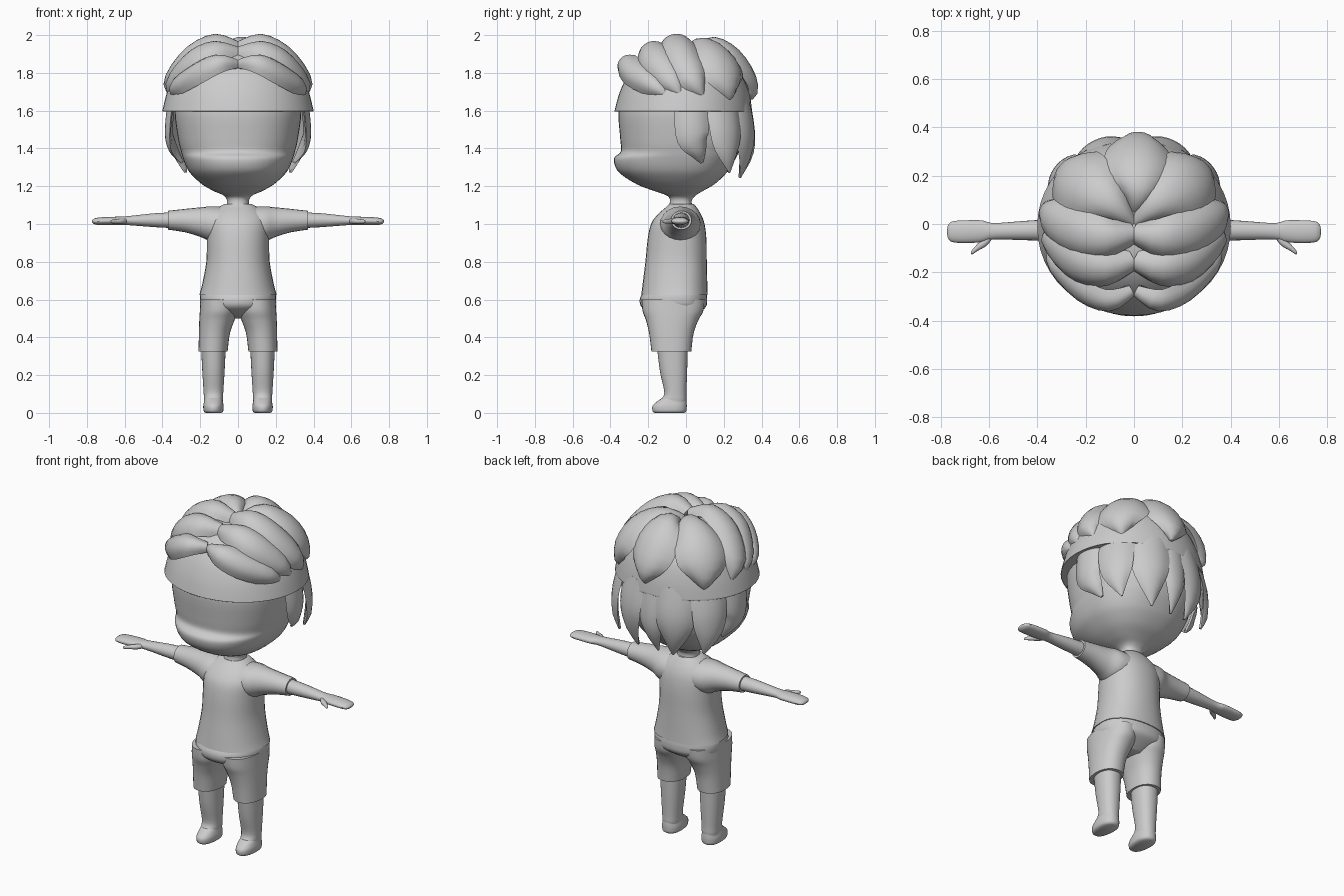
import bpy, math
from mathutils import Vector

grey = bpy.data.materials.new("plain grey")
grey.diffuse_color = (0.6, 0.6, 0.6, 1)


def add_mesh(name, verts, faces, angle=40):
    me = bpy.data.meshes.new(name)
    me.from_pydata(verts, [], faces)
    me.materials.append(grey)
    ob = bpy.data.objects.new(name, me)
    bpy.context.collection.objects.link(ob)
    bpy.ops.object.select_all(action='DESELECT')
    ob.select_set(True)
    bpy.context.view_layer.objects.active = ob
    bpy.ops.object.mode_set(mode='EDIT')
    bpy.ops.mesh.select_all(action='SELECT')
    bpy.ops.mesh.normals_make_consistent(inside=False)
    bpy.ops.object.mode_set(mode='OBJECT')
    bpy.ops.object.shade_smooth_by_angle(angle=math.radians(angle))
    return ob


def smooth(keys, steps):
    """Catmull-Rom interpolation through rows of numbers."""
    out = []
    for i in range(len(keys) - 1):
        p0, p1 = keys[max(i - 1, 0)], keys[i]
        p2, p3 = keys[i + 1], keys[min(i + 2, len(keys) - 1)]
        for s in range(steps):
            t = s / steps
            out.append([0.5 * (2 * b + (c - a) * t + (2 * a - 5 * b + 4 * c - d) * t * t
                               + (3 * b - a - 3 * c + d) * t ** 3)
                        for a, b, c, d in zip(p0, p1, p2, p3)])
    return out + [list(keys[-1])]


def skin(rings):
    n = len(rings[0])
    verts = [v for r in rings for v in r]
    faces = [(k * n + i, k * n + (i + 1) % n, (k + 1) * n + (i + 1) % n, (k + 1) * n + i)
             for k in range(len(rings) - 1) for i in range(n)]
    faces += [tuple(range(n)), tuple(range(len(verts) - n, len(verts)))]
    return verts, faces


def power(v, p):
    return math.copysign(abs(v) ** (2 / p), v)


def body(name, keys, p=2.2, n=32, steps=4, cy=-0.03):
    """Upright part; rows are z, centre x, half width, front y, back y."""
    rings = []
    for z, cx, w, f, b in smooth(keys, steps):
        ring = []
        for i in range(n):
            a = math.tau * i / n
            c, s = power(math.cos(a), p), power(math.sin(a), p)
            ring.append((cx + w * c, cy + s * ((b - cy) if s > 0 else (cy - f)), z))
        rings.append(ring)
    return add_mesh(name, *skin(rings))


def limb(name, keys, side, n=20, steps=4):
    """Sideways part; rows are x, centre y, centre z, half depth, half height."""
    rings = [[(side * x, y + d * math.cos(math.tau * i / n), z + h * math.sin(math.tau * i / n))
              for i in range(n)] for x, y, z, d, h in smooth(keys, steps)]
    return add_mesh(name, *skin(rings))


def lock(name, keys, side=1, thick=0.04, steps=3):
    """Hair lock bent round the head; rows are x, y, z, half width."""
    rows = smooth(keys, steps)
    pts = [Vector((side * r[0], r[1], r[2])) for r in rows]
    rings = []
    for k, (pt, row) in enumerate(zip(pts, rows)):
        tan = (pts[min(k + 1, len(pts) - 1)] - pts[max(k - 1, 0)]).normalized()
        nrm = pt - Vector((0, 0, 1.6 if pt.z > 1.62 else pt.z))
        nrm = (nrm - tan * nrm.dot(tan)).normalized()
        across, w = tan.cross(nrm), max(row[3], 0.004)
        ring = []
        for i in range(9):
            u = 1 - i / 4
            bulge = thick * (1 - abs(u) ** 2.5) * min(1, w / 0.05)
            ring.append(pt + across * u * w + nrm * (bulge - thick * 0.6 - (u * w) ** 2 / 0.72))
        for u in (-0.6, 0, 0.6):
            ring.append(pt + across * u * w - nrm * (thick * 1.1 + (u * w) ** 2 / 0.72))
        rings.append(ring)
    return add_mesh(name, *skin(rings), angle=50)


# Head with jutting mouth ridge, and neck
body("head", [(1.07, 0, 0.07, -0.10, 0.04), (1.12, 0, 0.058, -0.085, 0.03),
              (1.15, 0, 0.075, -0.10, 0.05), (1.175, 0, 0.13, -0.17, 0.09),
              (1.21, 0, 0.19, -0.26, 0.15), (1.26, 0, 0.245, -0.34, 0.205),
              (1.30, 0, 0.272, -0.373, 0.235), (1.35, 0, 0.292, -0.38, 0.265),
              (1.385, 0, 0.302, -0.345, 0.28), (1.45, 0, 0.317, -0.348, 0.30),
              (1.60, 0, 0.335, -0.358, 0.315), (1.70, 0, 0.31, -0.33, 0.29)], p=2.3, n=48, cy=-0.02)

# Cap of short hair with its flared lower rim
body("hair_cap", [(1.60, 0, 0.398, -0.376, 0.348), (1.605, 0, 0.399, -0.377, 0.349),
                  (1.70, 0, 0.375, -0.350, 0.335), (1.80, 0, 0.335, -0.30, 0.30),
                  (1.88, 0, 0.25, -0.22, 0.23), (1.92, 0, 0.15, -0.13, 0.14),
                  (1.93, 0, 0.02, -0.02, 0.02)], p=2.05, n=48, cy=-0.01)

# Swept locks on the crown
crown = {
    "fringe_lock": [(0.0, -0.29, 1.865, 0.03), (0.11, -0.335, 1.865, 0.065),
                    (0.23, -0.29, 1.81, 0.075), (0.335, -0.18, 1.74, 0.06), (0.375, -0.09, 1.675, 0.005)],
    "second_lock": [(0.0, -0.16, 1.92, 0.05), (0.12, -0.20, 1.945, 0.08),
                    (0.25, -0.18, 1.89, 0.095), (0.35, -0.09, 1.78, 0.08), (0.385, -0.02, 1.67, 0.005)],
    "third_lock": [(0.0, -0.04, 1.95, 0.05), (0.12, -0.06, 1.99, 0.085),
                   (0.26, -0.04, 1.925, 0.10), (0.365, 0.03, 1.79, 0.09), (0.375, 0.10, 1.67, 0.005)],
    "rear_lock": [(0.0, 0.0, 1.94, 0.02), (0.11, 0.10, 1.97, 0.09),
                  (0.225, 0.18, 1.90, 0.14), (0.29, 0.225, 1.78, 0.13), (0.29, 0.24, 1.65, 0.01)],
}
# Hanging locks below the cap
hanging = {
    "side_lock": [(0.36, 0.03, 1.66, 0.09), (0.375, 0.03, 1.55, 0.09),
                  (0.375, 0.04, 1.45, 0.085), (0.345, 0.07, 1.38, 0.05), (0.31, 0.09, 1.32, 0.01)],
    "rear_side_lock": [(0.29, 0.20, 1.66, 0.10), (0.32, 0.22, 1.52, 0.10),
                       (0.32, 0.23, 1.40, 0.08), (0.29, 0.24, 1.27, 0.005)],
    "nape_lock": [(0.14, 0.31, 1.66, 0.11), (0.16, 0.335, 1.52, 0.11),
                  (0.155, 0.335, 1.40, 0.09), (0.12, 0.30, 1.24, 0.005)],
}
for side, label in ((1, "left"), (-1, "right")):
    for name, keys in crown.items():
        lock(f"{label}_{name}", keys, side)
    for name, keys in hanging.items():
        lock(f"{label}_{name}", keys, side, thick=0.022)
lock("centre_rear_lock", [(0.0, 0.04, 1.93, 0.02), (0.02, 0.15, 1.975, 0.09),
                          (0.02, 0.27, 1.91, 0.14), (0.02, 0.355, 1.78, 0.12), (0.03, 0.37, 1.66, 0.01)])
lock("centre_nape_lock", [(0.0, 0.33, 1.66, 0.08), (0.0, 0.355, 1.50, 0.08),
                          (-0.01, 0.35, 1.38, 0.06), (-0.02, 0.30, 1.24, 0.005)], thick=0.022)

# Shirt
body("shirt", [(0.625, 0, 0.205, -0.237, 0.115), (0.68, 0, 0.19, -0.23, 0.113),
               (0.80, 0, 0.168, -0.215, 0.11), (0.92, 0, 0.165, -0.203, 0.108),
               (1.00, 0, 0.165, -0.185, 0.098), (1.05, 0, 0.145, -0.15, 0.08),
               (1.09, 0, 0.10, -0.105, 0.055), (1.105, 0, 0.073, -0.09, 0.042)])

# Shorts: hips
body("shorts_hips", [(0.50, 0, 0.06, -0.10, 0.02), (0.525, 0, 0.13, -0.18, 0.06),
                     (0.56, 0, 0.19, -0.235, 0.105), (0.60, 0, 0.202, -0.245, 0.112),
                     (0.635, 0, 0.198, -0.23, 0.108)])

for side, label in ((1, "left"), (-1, "right")):
    # Sleeve, arm with hand, and thumb
    limb(f"{label}_sleeve", [(0.06, -0.03, 1.0, 0.11, 0.09), (0.14, -0.03, 1.0, 0.105, 0.093),
                             (0.20, -0.03, 1.01, 0.08, 0.078), (0.28, -0.028, 1.018, 0.065, 0.062),
                             (0.37, -0.025, 1.02, 0.055, 0.05)], side)
    limb(f"{label}_arm", [(0.34, -0.025, 1.02, 0.045, 0.042), (0.45, -0.027, 1.02, 0.04, 0.036),
                          (0.58, -0.03, 1.018, 0.034, 0.024), (0.63, -0.03, 1.017, 0.045, 0.022),
                          (0.70, -0.032, 1.016, 0.047, 0.021), (0.75, -0.032, 1.014, 0.043, 0.018),
                          (0.768, -0.032, 1.014, 0.03, 0.010), (0.773, -0.032, 1.014, 0.012, 0.004)], side)
    limb(f"{label}_thumb", [(0.58, -0.04, 1.016, 0.012, 0.010), (0.61, -0.07, 1.015, 0.02, 0.014),
                            (0.645, -0.095, 1.014, 0.015, 0.012), (0.668, -0.115, 1.013, 0.010, 0.009),
                            (0.675, -0.12, 1.013, 0.003, 0.003)], side, n=12)
    # Shorts leg, bare leg and foot
    body(f"{label}_shorts_leg", [(0.325, side * 0.132, 0.077, -0.183, 0.028),
                                 (0.42, side * 0.125, 0.082, -0.195, 0.04),
                                 (0.49, side * 0.112, 0.093, -0.212, 0.065),
                                 (0.54, side * 0.102, 0.10, -0.23, 0.092),
                                 (0.60, side * 0.10, 0.098, -0.235, 0.10)], cy=-0.07)
    body(f"{label}_leg", [(0.035, side * 0.13, 0.045, -0.12, -0.005), (0.07, side * 0.13, 0.05, -0.13, 0.002),
                          (0.11, side * 0.13, 0.052, -0.115, 0.002), (0.22, side * 0.13, 0.059, -0.138, 0.006),
                          (0.36, side * 0.13, 0.066, -0.155, 0.01)], cy=-0.06)
    body(f"{label}_foot", [(0.0, side * 0.13, 0.042, -0.165, -0.008), (0.01, side * 0.13, 0.052, -0.177, 0.002),
                           (0.035, side * 0.13, 0.054, -0.178, 0.004), (0.055, side * 0.13, 0.051, -0.16, 0.003),
                           (0.08, side * 0.13, 0.046, -0.125, 0.0)], cy=-0.07)
